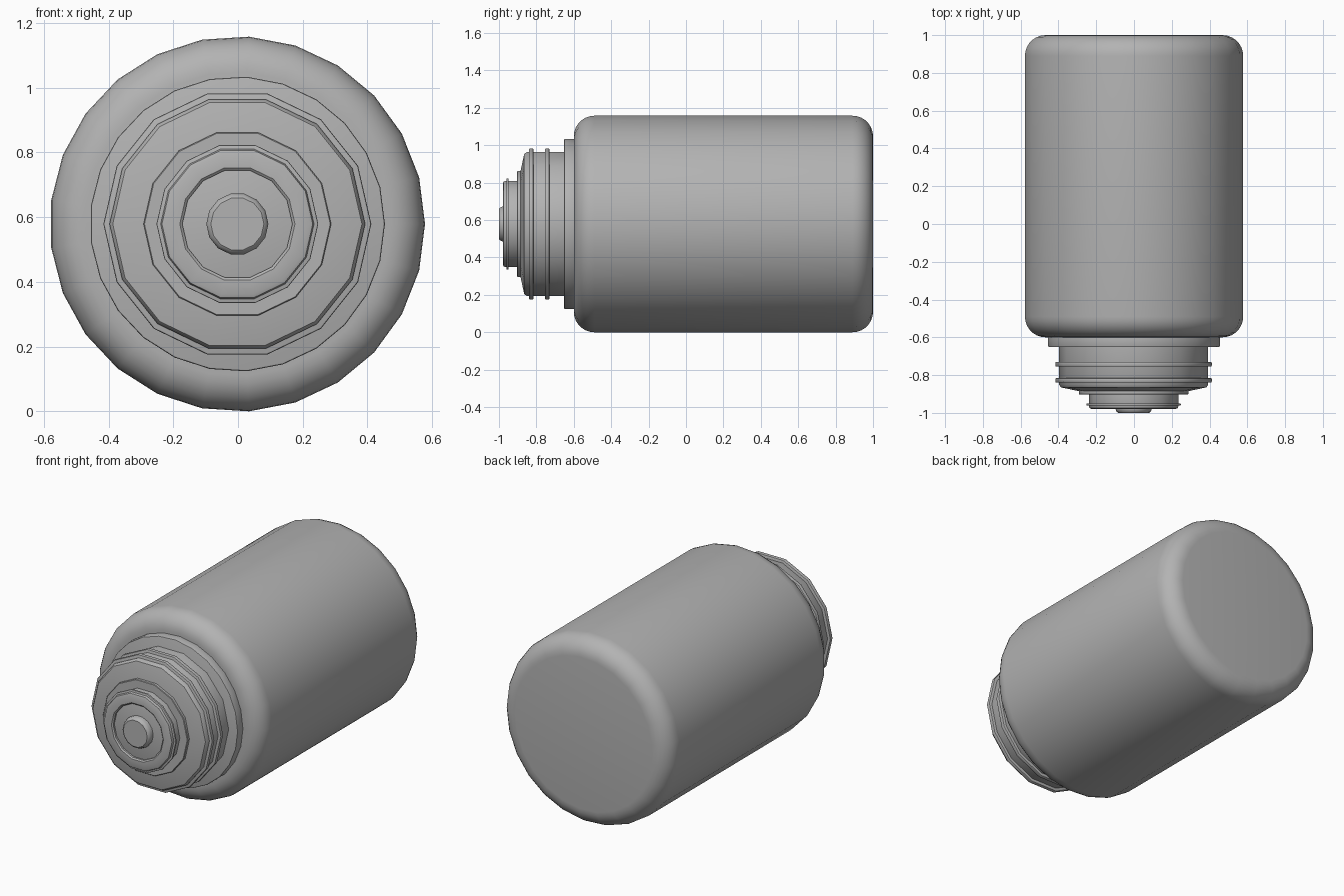
import bpy, bmesh, math

if "Cube" in bpy.data.objects:
    bpy.data.objects.remove(bpy.data.objects["Cube"])

AXIS_X, AXIS_Z = -0.002, 0.579

grey = bpy.data.materials.new("plain grey")
grey.use_nodes = True
colour = (0.45, 0.45, 0.45, 1)
grey.diffuse_color = colour
grey.node_tree.nodes["Principled BSDF"].inputs["Base Color"].default_value = colour


def lathe(name, profile, sides, smooth=35):
    """Spin a front-to-back (radius, y) profile about the long axis and cap both ends."""
    bm = bmesh.new()
    rings = []
    for r, y in profile:
        rings.append([bm.verts.new((AXIS_X + r * math.cos(math.tau * i / sides), y,
                                    AXIS_Z + r * math.sin(math.tau * i / sides)))
                      for i in range(sides)])
    for a, b in zip(rings, rings[1:]):
        for i in range(sides):
            j = (i + 1) % sides
            bm.faces.new((a[i], a[j], b[j], b[i]))
    bm.faces.new(rings[0])
    bm.faces.new(rings[-1])
    bmesh.ops.recalc_face_normals(bm, faces=bm.faces)
    mesh = bpy.data.meshes.new(name)
    bm.to_mesh(mesh)
    bm.free()
    mesh.materials.append(grey)
    obj = bpy.data.objects.new(name, mesh)
    bpy.context.collection.objects.link(obj)
    bpy.ops.object.select_all(action='DESELECT')
    obj.select_set(True)
    bpy.context.view_layer.objects.active = obj
    bpy.ops.object.shade_smooth_by_angle(angle=math.radians(smooth))
    return obj


def rounded(radius, front, back, bevel, steps):
    """Profile of a cylinder with rounded rims."""
    arc = [(radius - bevel + bevel * math.sin(t), bevel - bevel * math.cos(t))
           for t in (math.pi / 2 * k / steps for k in range(steps + 1))]
    return [(r, front + d) for r, d in arc] + [(r, back - d) for r, d in reversed(arc)]


# Main body and the collar in front of it
lathe("body", rounded(0.58, -0.6, 1.0, 0.11, 7), 25)
lathe("collar", rounded(0.456, -0.652, -0.58, 0.006, 2), 25)

# Neck with a sloping shoulder and two raised bands
lathe("neck", [(0.28, -0.887), (0.385, -0.865), (0.395, -0.85), (0.395, -0.63)], 14)
for name, front, back in (("front_band", -0.84, -0.815), ("rear_band", -0.755, -0.73)):
    lathe(name, rounded(0.414, front, back, 0.006, 2), 14)

# Stepped cap with a thin ridge and a recessed, rounded lip
lathe("cap_base", rounded(0.29, -0.903, -0.87, 0.003, 1), 14)
lathe("cap", [(0.17, -0.955), (0.17, -0.972), (0.178, -0.979), (0.222, -0.979),
              (0.233, -0.975), (0.237, -0.965), (0.237, -0.89)], 14)
lathe("cap_ridge", rounded(0.25, -0.961, -0.949, 0.004, 2), 14)

# Central tip
lathe("tip", [(0.082, -1.0), (0.09, -0.994), (0.096, -0.98), (0.096, -0.94)], 14)
